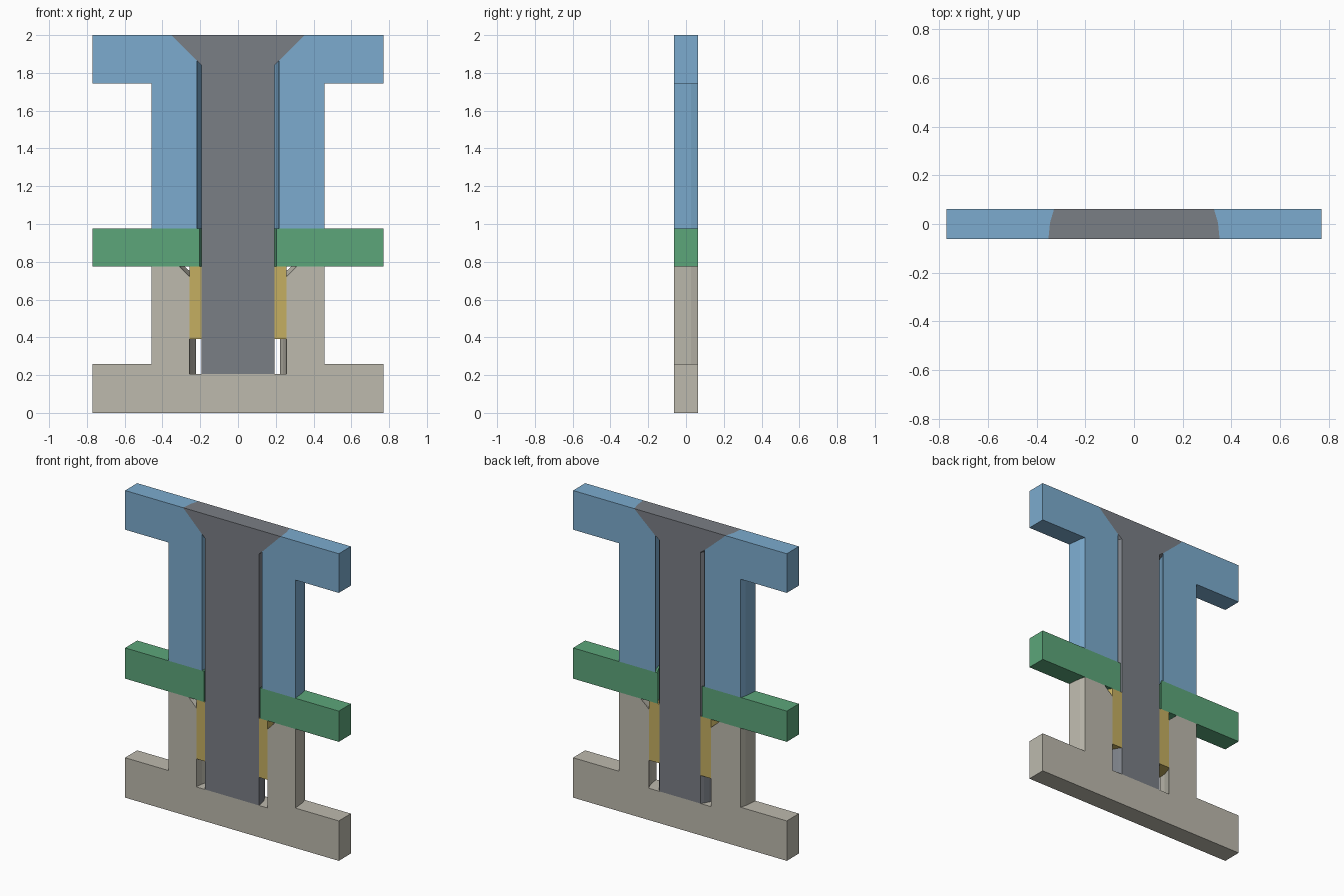
import bpy, bmesh, math

if "Cube" in bpy.data.objects:
    bpy.data.objects.remove(bpy.data.objects["Cube"])

AXIS_Y, T, SEG = -0.0625, 0.125, 32   # fastener axis lies on the front cut plane


def obj_from(bm, name):
    bmesh.ops.recalc_face_normals(bm, faces=bm.faces)
    me = bpy.data.meshes.new(name)
    bm.to_mesh(me)
    bm.free()
    ob = bpy.data.objects.new(name, me)
    bpy.context.collection.objects.link(ob)
    return ob


def lathe(name, profile):
    """Closed solid of revolution from (radius, z) points, capped at both ends."""
    bm = bmesh.new()
    rings = [[bm.verts.new((r * math.cos(2 * math.pi * i / SEG),
                            AXIS_Y + r * math.sin(2 * math.pi * i / SEG), z))
              for i in range(SEG)] for r, z in profile]
    for a, b in zip(rings, rings[1:]):
        for i in range(SEG):
            j = (i + 1) % SEG
            bm.faces.new((a[i], a[j], b[j], b[i]))
    bm.faces.new(rings[0])
    bm.faces.new(rings[-1])
    return obj_from(bm, name)


def box(name, hx, hy, z0, z1):
    bm = bmesh.new()
    bmesh.ops.create_cube(bm, size=1)
    for v in bm.verts:
        v.co = (v.co.x * 2 * hx, v.co.y * 2 * hy, z0 if v.co.z < 0 else z1)
    return obj_from(bm, name)


def finish(ob, steps, color):
    """Apply boolean steps, crop to the section slab, colour the part."""
    steps = steps + [('INTERSECT', box("slab", 1.5, T / 2, -1, 3))]
    for op, other in steps:
        m = ob.modifiers.new(op, 'BOOLEAN')
        m.operation, m.object, m.solver = op, other, 'EXACT'
    bpy.context.view_layer.update()
    deps = bpy.context.evaluated_depsgraph_get()
    me = bpy.data.meshes.new_from_object(ob.evaluated_get(deps))
    ob.modifiers.clear()
    ob.data = me
    for _, other in steps:
        bpy.data.objects.remove(other)
    mat = bpy.data.materials.new(ob.name + "_color")
    mat.diffuse_color = (*color, 1)
    mat.use_nodes = True
    mat.node_tree.nodes["Principled BSDF"].inputs["Base Color"].default_value = mat.diffuse_color
    me.materials.clear()
    me.materials.append(mat)


W, BODY, BOLT, BORE, INSERT, HEAD = 0.77, 0.457, 0.194, 0.217, 0.257, 0.352

# Base with blind chamfered hole
finish(box("base", W, 0.3, 0, 0.26),
       [('UNION', lathe("body", [(BODY, 0.1), (BODY, 0.775)])),
        ('DIFFERENCE', lathe("hole", [(INSERT, 0.207), (INSERT, 0.722),
                                      (INSERT + 0.103, 0.825)]))],
       (0.51, 0.49, 0.42))

# Threaded insert
finish(lathe("insert", [(INSERT, 0.39), (INSERT, 0.775)]),
       [('DIFFERENCE', lathe("hole", [(BOLT, 0.2), (BOLT, 1)]))],
       (0.56, 0.43, 0.12))

# Middle plate
finish(box("middle_plate", W, 0.3, 0.775, 0.975),
       [('DIFFERENCE', lathe("hole", [(0.203, 0.5), (0.203, 1.2)]))],
       (0.107, 0.38, 0.195))

# Upper flange with countersunk clearance bore
finish(box("upper_flange", W, 0.3, 1.745, 2.0),
       [('UNION', lathe("body", [(BODY, 0.975), (BODY, 1.9)])),
        ('DIFFERENCE', lathe("hole", [(BORE, 0.8), (BORE, 2 - HEAD + BORE),
                                      (HEAD + 0.1, 2.1)]))],
       (0.20, 0.41, 0.62))

# Countersunk bolt
finish(lathe("bolt", [(BOLT, 0.207), (BOLT, 2 - HEAD + BOLT), (HEAD, 2.0)]),
       [], (0.195, 0.21, 0.235))
